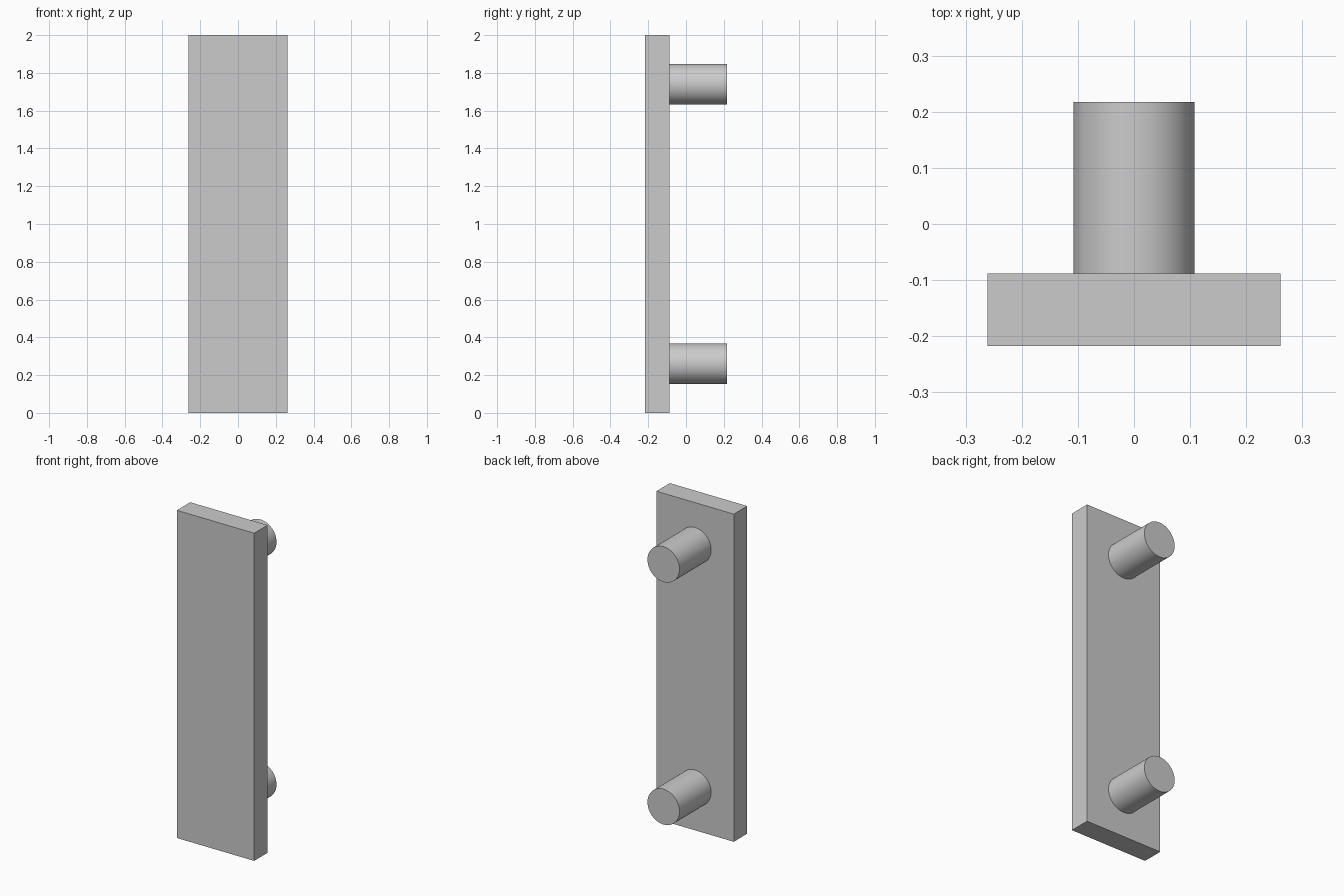
import bpy
import math

cube = bpy.data.objects.get("Cube")
if cube:
    bpy.data.objects.remove(cube, do_unlink=True)

# Single plain grey finish
grey = bpy.data.materials.new("light_grey")
grey.use_nodes = True
colour = (0.6, 0.6, 0.6, 1)
grey.diffuse_color = colour
grey.node_tree.nodes["Principled BSDF"].inputs["Base Color"].default_value = colour

WIDTH, HEIGHT = 0.522, 2.0
FRONT, PLATE_BACK, BACK = -0.217, -0.088, 0.217
PEG_RADIUS = 0.108
PEG_OFFSET = 0.74  # distance of each peg from the middle of the plate

# Flat rectangular plate
bpy.ops.mesh.primitive_cube_add(size=1, location=(0, (FRONT + PLATE_BACK) / 2, HEIGHT / 2))
plate = bpy.context.object
plate.name = "plate"
plate.scale = (WIDTH, PLATE_BACK - FRONT, HEIGHT)
bpy.ops.object.transform_apply(location=False, rotation=False, scale=True)
plate.data.materials.append(grey)

# Round pegs standing out of the back
for name, side in (("lower_peg", -1), ("upper_peg", 1)):
    bpy.ops.mesh.primitive_cylinder_add(
        vertices=64, radius=PEG_RADIUS, depth=BACK - PLATE_BACK,
        location=(0, (PLATE_BACK + BACK) / 2, HEIGHT / 2 + side * PEG_OFFSET),
        rotation=(math.pi / 2, 0, 0))
    peg = bpy.context.object
    peg.name = name
    peg.data.materials.append(grey)
    bpy.ops.object.shade_smooth_by_angle(angle=math.radians(30))
